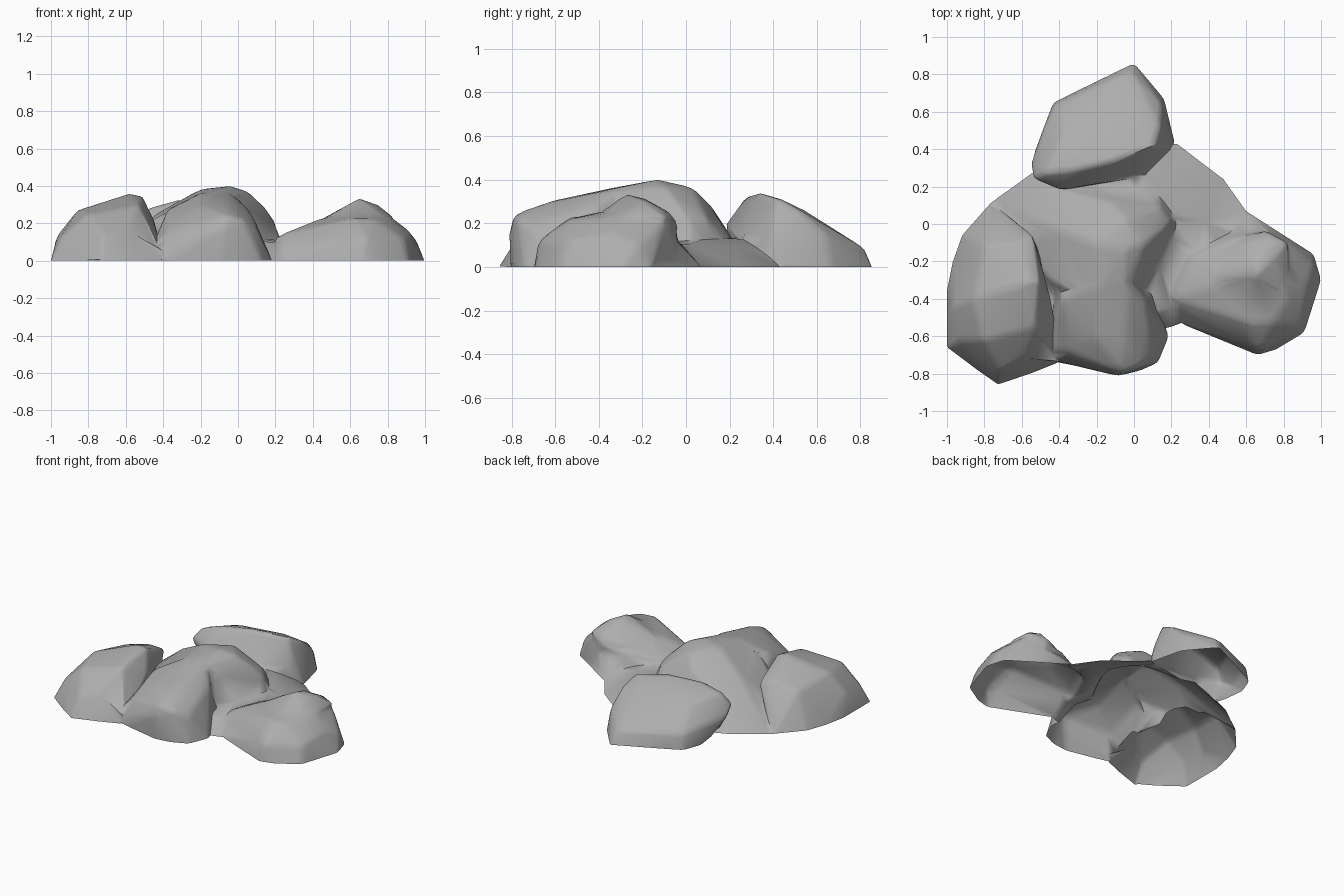
import bpy, bmesh, math
from mathutils import Vector

if "Cube" in bpy.data.objects:
    bpy.data.objects.remove(bpy.data.objects["Cube"], do_unlink=True)

SINK = -.1   # rocks start below ground and are trimmed later

stone = bpy.data.materials.new("grey stone")
stone.use_nodes = True
grey = (.42, .42, .42, 1)
stone.diffuse_color = grey
stone.node_tree.nodes["Principled BSDF"].inputs["Base Color"].default_value = grey


def add_rock(name, foot, body, soften=.02):
    """Boulder wrapped round a ground outline and a few surface points."""
    bm = bmesh.new()
    for x, y in foot:
        bm.verts.new((x, y, 0))
        bm.verts.new((x, y, SINK))
    for point in body:
        bm.verts.new(point)
    hull = bmesh.ops.convex_hull(bm, input=bm.verts)
    spare = set(hull["geom_interior"]) | set(hull["geom_unused"])
    spare = [v for v in spare if isinstance(v, bmesh.types.BMVert)]
    bmesh.ops.delete(bm, geom=spare, context='VERTS')
    bmesh.ops.recalc_face_normals(bm, faces=bm.faces)
    mesh = bpy.data.meshes.new(name)
    bm.to_mesh(mesh)
    bm.free()
    mesh.materials.append(stone)
    rock = bpy.data.objects.new(name, mesh)
    bpy.context.collection.objects.link(rock)
    if soften:
        bevel = rock.modifiers.new("soften", 'BEVEL')
        bevel.width = soften
        bevel.segments = 2
        bevel.limit_method = 'ANGLE'
        bevel.angle_limit = math.radians(18)
    return rock


# low ground skirt that ties the boulders together
skirt = add_rock("skirt",
    [(-.92, -.06), (-.77, .11), (-.55, .27), (-.2, .42), (.23, .43),
     (.48, .24), (.6, .07), (.67, -.06), (.6, -.4), (.2, -.55), (-.4, -.7), (-.9, -.3)],
    [(-.5, .1, .12), (0, .3, .13), (.2, .2, .12), (.4, 0, .11), (.2, -.45, .1),
     (-.4, -.6, .1), (-.7, -.1, .12)], 0)

# ledge running from the skirt round the back of the left boulder
rear_ledge = add_rock("rear_ledge",
    [(.95, -.15), (.6, .07), (.45, -.1), (.8, -.3)],
    [(.9, -.17, .09), (.6, -.01, .1), (.75, -.06, .13), (.5, -.1, .13)], 0)

# boulder on the model's right
side_boulder = add_rock("side_boulder",
    [(-1, -.35), (-1, -.66), (-.84, -.78), (-.73, -.86), (-.55, -.8), (-.4, -.74),
     (-.5, -.3), (-.77, .11), (-.92, -.06), (-.97, -.2)],
    [(-.97, -.45, .13), (-.95, -.62, .13), (-.86, -.4, .27), (-.8, -.62, .25),
     (-.72, -.78, .13), (-.58, -.32, .36), (-.51, -.3, .345), (-.53, -.55, .3),
     (-.62, -.1, .27), (-.54, -.06, .24), (-.8, -.12, .23), (-.445, -.4, .21),
     (-.58, -.71, .18)])

# tall central boulder, rear dome
central_dome = add_rock("central_dome",
    [(-.75, .13), (-.55, .27), (-.2, .28), (.1, .24), (.24, .05), (.2, -.15),
     (.08, -.4), (-.4, -.5), (-.5, -.1)],
    [(-.2, -.1, .385), (-.04, -.13, .402), (.06, -.1, .37), (.15, -.04, .285),
     (.2, .01, .21), (-.05, .03, .365), (-.1, .12, .28), (-.36, .17, .2),
     (.14, .1, .22), (-.42, -.02, .27), (-.45, -.3, .22), (-.2, -.4, .35),
     (-.07, -.4, .345), (.03, -.3, .29)])

# central boulder, front shoulder
front_shoulder = add_rock("front_shoulder",
    [(-.47, -.72), (-.34, -.71), (-.1, -.8), (.04, -.78), (.13, -.74), (.185, -.6),
     (.1, -.35), (-.45, -.3)],
    [(-.2, -.3, .37), (-.03, -.3, .365), (-.38, -.4, .28), (-.2, -.62, .29),
     (-.06, -.64, .3), (-.07, -.79, .24), (.03, -.77, .22), (-.08, -.815, .17),
     (.1, -.7, .17), (.08, -.55, .24), (-.38, -.67, .16), (.06, -.4, .27)])

# boulder on the model's left, with a raised crest toward its back
left_boulder = add_rock("left_boulder",
    [(.19, -.5), (.27, -.54), (.66, -.7), (.76, -.67), (.91, -.58), (.95, -.37),
     (1, -.3), (.96, -.16), (.8, -.06), (.5, -.04), (.2, -.2)],
    [(.2, -.4, .13), (.42, -.33, .22), (.52, -.3, .245), (.65, -.3, .265),
     (.78, -.25, .26), (.82, -.1, .21), (.7, -.04, .18), (.55, -.06, .17),
     (.3, -.17, .14), (.83, -.4, .22), (.92, -.35, .16), (.89, -.55, .11),
     (.67, -.68, .12), (.62, -.53, .23), (.74, -.53, .22), (.96, -.22, .1)])
left_crest = add_rock("left_crest",
    [(.5, -.12), (.8, -.1), (.8, -.35), (.5, -.35)],
    [(.65, -.28, .335), (.74, -.19, .31), (.64, -.19, .315), (.72, -.08, .26),
     (.52, -.25, .262), (.55, -.1, .2), (.7, -.035, .2), (.82, -.1, .23),
     (.6, -.4, .24), (.78, -.36, .24), (.4, -.28, .2), (.83, -.24, .235)])

# slab at the back, sloping down to the rear and overhanging at one end
rear_slab = add_rock("rear_slab",
    [(-.43, .65), (0, .86), (.16, .67), (.22, .43), (.05, .26), (-.35, .25),
     (-.4, .42)],
    [(-.02, .82, .09), (-.42, .64, .1), (.15, .64, .15), (-.36, .5, .26),
     (0, .55, .26), (.14, .52, .26), (.11, .42, .32), (-.1, .33, .35),
     (-.34, .28, .33), (-.48, .27, .285), (-.54, .24, .21), (-.4, .18, .2),
     (.16, .38, .15), (-.49, .5, .14), (-.555, .32, .15), (0, .25, .13)])

# merge the boulders into one continuous shell
parts = [rear_ledge, side_boulder, central_dome, front_shoulder,
         left_boulder, left_crest, rear_slab]
for part in parts:
    union = skirt.modifiers.new("join " + part.name, 'BOOLEAN')
    union.operation = 'UNION'
    union.solver = 'EXACT'
    union.object = part
bpy.context.view_layer.update()
graph = bpy.context.evaluated_depsgraph_get()
merged = bpy.data.meshes.new_from_object(skirt.evaluated_get(graph))
for part in parts + [skirt]:
    bpy.data.objects.remove(part, do_unlink=True)

# trim at ground level, leaving the underside open
bm = bmesh.new()
bm.from_mesh(merged)
bmesh.ops.bisect_plane(bm, geom=bm.verts[:] + bm.edges[:] + bm.faces[:],
                       plane_co=Vector((0, 0, .001)), plane_no=Vector((0, 0, 1)),
                       clear_inner=True)
bmesh.ops.remove_doubles(bm, verts=bm.verts, dist=.008)
bmesh.ops.triangulate(bm, faces=bm.faces)

# wear the creases down a little, keeping the ground edge in place
worn = [v for v in bm.verts if v.co.z > .02]
bmesh.ops.smooth_vert(bm, verts=worn, factor=.25,
                      use_axis_x=True, use_axis_y=True, use_axis_z=True)
bm.to_mesh(merged)
bm.free()

rocks = bpy.data.objects.new("rock_cluster", merged)
bpy.context.collection.objects.link(rocks)
bpy.ops.object.select_all(action='DESELECT')
rocks.select_set(True)
bpy.context.view_layer.objects.active = rocks
bpy.ops.object.shade_smooth_by_angle(angle=math.radians(60))
